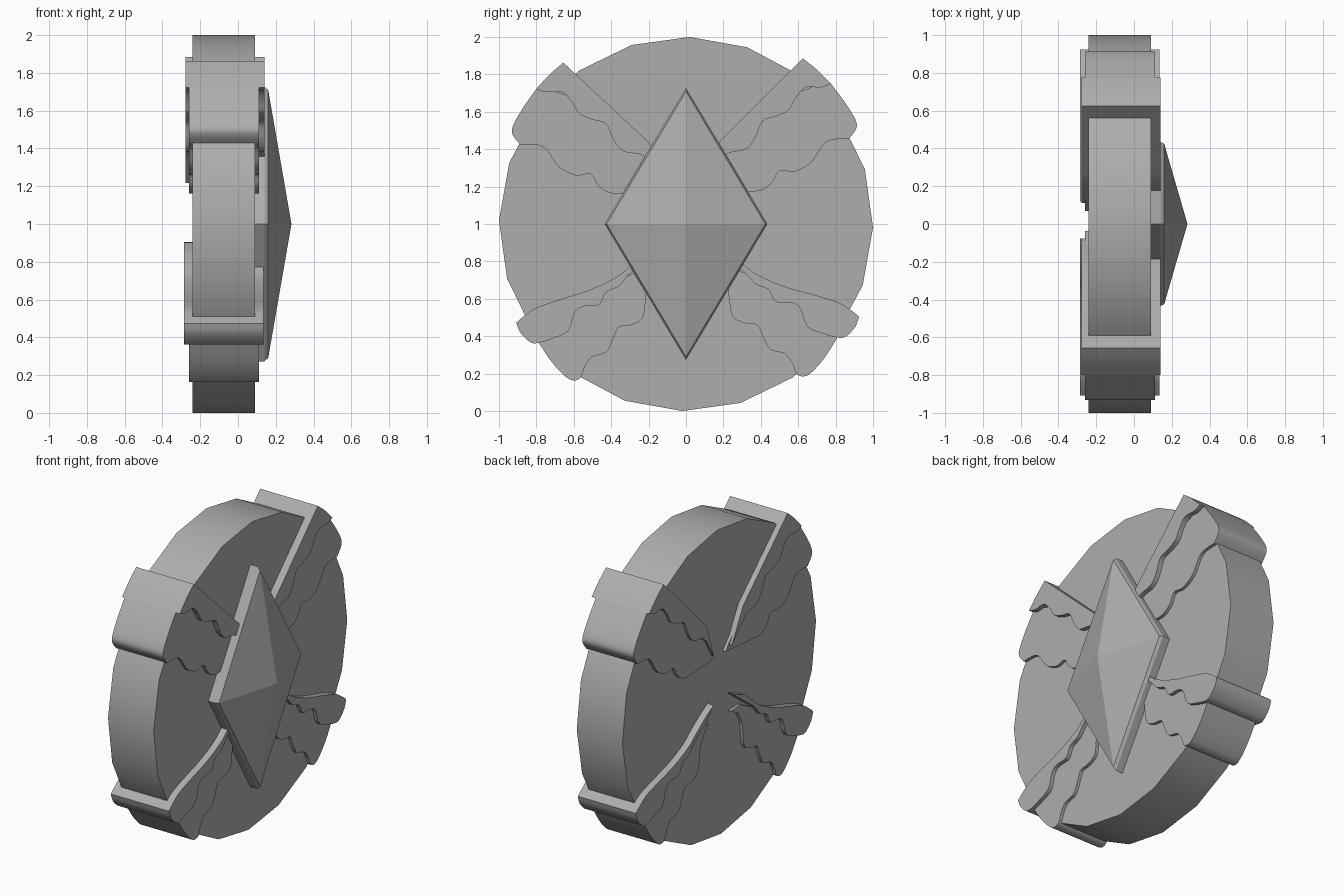
import bpy
import bmesh
from math import radians, sin, cos, pi
from mathutils import Matrix, Vector

cube = bpy.data.objects.get("Cube")
if cube:
    bpy.data.objects.remove(cube, do_unlink=True)

# One plain material for the whole shield
grey = bpy.data.materials.new("plain_grey")
grey.use_nodes = True
colour = (0.42, 0.42, 0.42, 1)
grey.diffuse_color = colour
for node in grey.node_tree.nodes:
    if node.type == "BSDF_PRINCIPLED":
        node.inputs["Base Color"].default_value = colour


def finish(name, bm, smooth_angle=None):
    """Turn a bmesh into a named object with the shared material."""
    bmesh.ops.recalc_face_normals(bm, faces=bm.faces)
    mesh = bpy.data.meshes.new(name)
    bm.to_mesh(mesh)
    bm.free()
    mesh.materials.append(grey)
    if smooth_angle:
        for poly in mesh.polygons:
            poly.use_smooth = True
        mesh.set_sharp_from_angle(angle=radians(smooth_angle))
    obj = bpy.data.objects.new(name, mesh)
    bpy.context.collection.objects.link(obj)
    return obj


def smooth_run(points, steps=4):
    """Catmull-Rom curve through the points, keeping both ends."""
    pts = [Vector(p) for p in points]
    pts = [pts[0]] + pts + [pts[-1]]
    out = []
    for a, b, c, d in zip(pts, pts[1:], pts[2:], pts[3:]):
        for i in range(steps):
            t = i / steps
            out.append(0.5 * (2 * b + (c - a) * t
                              + (2 * a - 5 * b + 4 * c - d) * t ** 2
                              + (3 * b - a - 3 * c + d) * t ** 3))
    return out + [pts[-1]]


def slab(name, outline, x_back, x_front, smooth_angle):
    """Extrude a side outline (y, z) along x."""
    bm = bmesh.new()
    face = bm.faces.new([bm.verts.new((x_back, p[0], p[1])) for p in outline])
    grown = bmesh.ops.extrude_face_region(bm, geom=[face])["geom"]
    verts = [g for g in grown if isinstance(g, bmesh.types.BMVert)]
    bmesh.ops.translate(bm, verts=verts, vec=(x_front - x_back, 0, 0))
    return finish(name, bm, smooth_angle)


# Round body with twenty sides
sides = 20
turn = radians(-1.1)
slab("disc_body",
     [(cos(turn + 2 * pi * i / sides), 1 + sin(turn + 2 * pi * i / sides))
      for i in range(sides)],
     -0.24, 0.09, 30)

# Raised diamond boss: short wall, bevelled rim, low pyramid
bm = bmesh.new()
rings = []
for x, size in ((0.08, 1), (0.14, 1), (0.16, 0.975)):
    corners = ((0.435, 0), (0, 0.727), (-0.435, 0), (0, -0.727))
    rings.append([bm.verts.new((x, y * size, 1 + z * size)) for y, z in corners])
apex = bm.verts.new((0.283, 0, 1))
bm.faces.new(rings[0])
for i in range(4):
    j = (i + 1) % 4
    for low, high in zip(rings, rings[1:]):
        bm.faces.new((low[i], low[j], high[j], high[i]))
    bm.faces.new((rings[-1][i], rings[-1][j], apex))
finish("diamond_boss", bm)

# Feather outlines on the +y side, as runs of smooth curve joined at corners
upper_main = [
    [(.18, 1.44), (.625, 1.885)],
    [(.625, 1.885), (.70, 1.825), (.775, 1.75)],
    [(.775, 1.75), (.72, 1.73), (.64, 1.73), (.585, 1.67), (.55, 1.61),
     (.48, 1.575), (.41, 1.55), (.37, 1.46), (.32, 1.40), (.23, 1.38),
     (.18, 1.34)],
]
upper_under = [
    [(.2, 1.4), (.5, 1.65), (.72, 1.75)],
    [(.775, 1.75), (.85, 1.65), (.905, 1.56), (.91, 1.51), (.87, 1.455)],
    [(.87, 1.455), (.78, 1.45), (.73, 1.42), (.67, 1.33), (.58, 1.28),
     (.5, 1.285), (.46, 1.22), (.4, 1.18), (.33, 1.175), (.2, 1.18)],
]
lower_main = [
    [(.2, .86), (.30, .79), (.38, .73), (.53, .665), (.69, .62),
     (.815, .58), (.88, .54), (.925, .505)],
    [(.925, .505), (.905, .45), (.85, .395), (.80, .395), (.745, .41),
     (.65, .45), (.61, .55), (.56, .58), (.48, .585), (.44, .65),
     (.37, .68), (.31, .745), (.2, .82)],
]
lower_under = [
    [(.2, .79), (.35, .72), (.6, .6), (.8, .43)],
    [(.81, .395), (.745, .29), (.675, .21), (.63, .185), (.59, .2),
     (.57, .25), (.53, .305), (.45, .33), (.41, .40), (.38, .46),
     (.315, .47), (.25, .505), (.23, .6), (.22, .66), (.18, .74)],
]

# Feather layers: runs, inner tip (y, z), and how far they stand through the body
layers = {
    "upper_wing_main": (upper_main, (.11, 1.22), -0.277, 0.14),
    "upper_wing_under": (upper_under, (.07, 1.19), -0.26, 0.11),
    "lower_wing_main": (lower_main, (.12, .905), -0.285, 0.135),
    "lower_wing_under": (lower_under, (.14, .78), -0.26, 0.11),
}

# The far-side wings are mirrored with a slight tilt
tilt = Matrix.Rotation(radians(2), 2)
centre = Vector((0, 1))
for part, (runs, tip, x_back, x_front) in layers.items():
    for side in ("rear", "front"):
        inner = Vector(tip)
        if side == "front":
            inner.x -= 0.04
        outline = [inner]
        for run in runs:
            for p in smooth_run(run):
                if (p - outline[-1]).length > 0.002:
                    outline.append(p)
        if side == "front":
            outline = [tilt @ Vector((-p.x, p.y - 1)) + centre for p in outline]
        slab(side + "_" + part, outline, x_back, x_front, 35)
